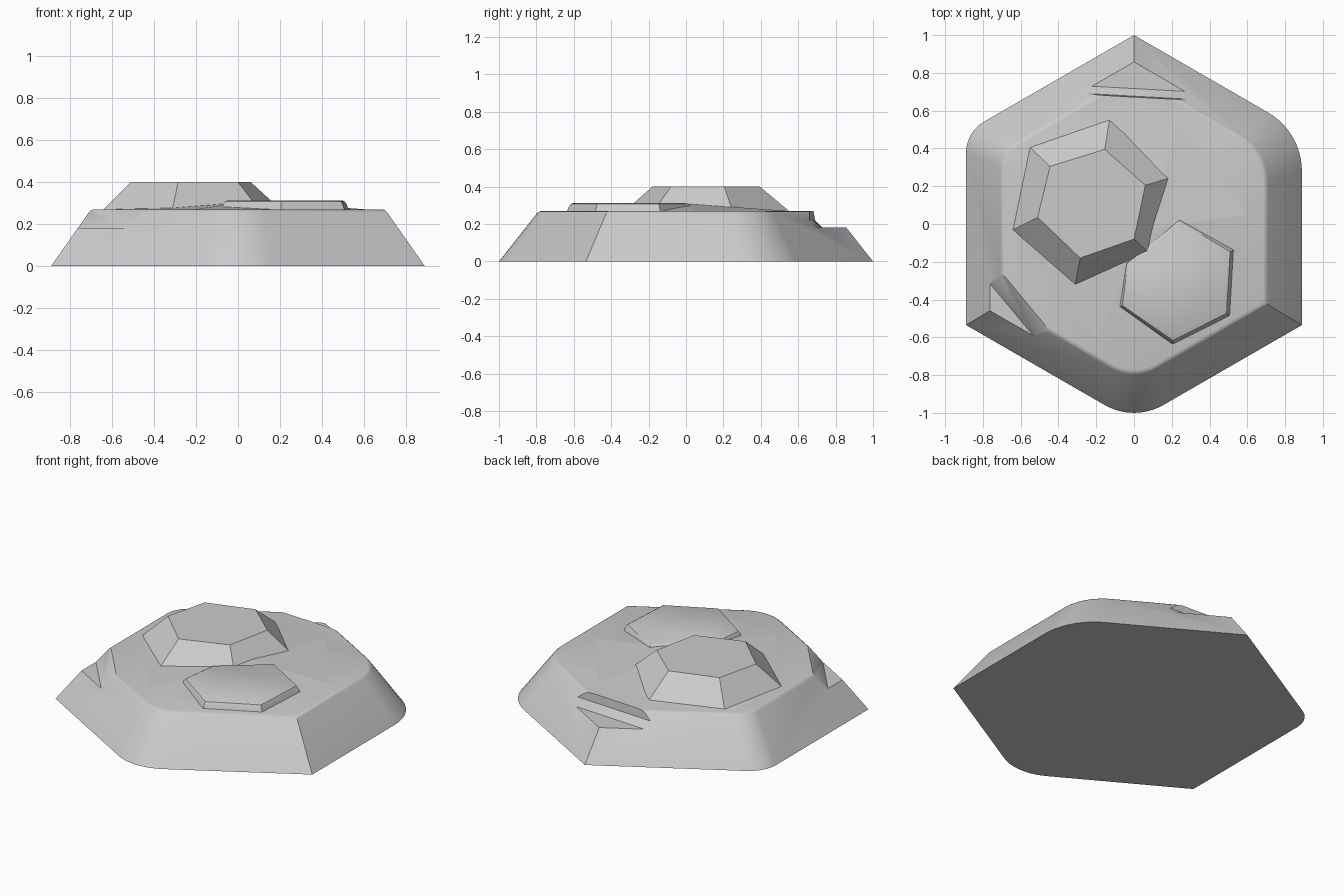
import bpy, bmesh, math
from mathutils import Vector

if "Cube" in bpy.data.objects:
    bpy.data.objects.remove(bpy.data.objects["Cube"])


def loft(name, rings):
    """Closed solid from rings of equal point count, bottom to top."""
    bm = bmesh.new()
    vs = [[bm.verts.new(p) for p in r] for r in rings]
    n = len(rings[0])
    for a, b in zip(vs, vs[1:]):
        for i in range(n):
            j = (i + 1) % n
            bm.faces.new((a[i], a[j], b[j], b[i]))
    bm.faces.new(vs[0][::-1])
    bm.faces.new(vs[-1])
    bmesh.ops.recalc_face_normals(bm, faces=bm.faces)
    me = bpy.data.meshes.new(name)
    bm.to_mesh(me)
    bm.free()
    ob = bpy.data.objects.new(name, me)
    bpy.context.collection.objects.link(ob)
    return ob


def rounded(corners, seg=10):
    """Polygon outline with a fillet radius per corner."""
    out = []
    for i, (x, y, r) in enumerate(corners):
        p = Vector((x, y))
        if r == 0:
            out.append(p)
            continue
        a = (Vector(corners[i - 1][:2]) - p).normalized()
        b = (Vector(corners[(i + 1) % len(corners)][:2]) - p).normalized()
        half = a.angle(b) / 2
        c = p + (a + b).normalized() * r / math.sin(half)
        t0 = p + a * r / math.tan(half) - c
        t1 = p + b * r / math.tan(half) - c
        s = t0.angle_signed(t1)
        for k in range(seg + 1):
            v = t0.copy()
            ang = -s * k / seg
            out.append(c + Vector((v.x * math.cos(ang) - v.y * math.sin(ang),
                                   v.x * math.sin(ang) + v.y * math.cos(ang))))
    return out


def notch(target, name, origin, normal, section, width):
    """Cut a ledge: section is (distance along normal, z)."""
    o, n = Vector(origin), Vector(normal).normalized()
    t = Vector((-n.y, n.x))
    rings = []
    for s in (-width, width):
        rings.append([(*(o + n * d + t * s), z) for d, z in section])
    cutter = loft(name, rings)
    cutter.hide_render = True
    m = target.modifiers.new(name, 'BOOLEAN')
    m.operation, m.solver, m.object = 'DIFFERENCE', 'EXACT', cutter
    bpy.context.view_layer.objects.active = target
    bpy.ops.object.modifier_apply(modifier=m.name)
    bpy.data.objects.remove(cutter)


# tapered ground slab, alternate corners rounded
outline = rounded([(0, 1, 0), (-0.889, 0.487, 0.19), (-0.889, -0.535, 0),
                   (0, -1.048, 0.312), (0.889, -0.535, 0), (0.889, 0.487, 0.36)])
base = loft("ground_slab", [[(p.x * s, p.y * s, z) for p in outline] for z, s in
            ((0, 1), (0.257, 0.797), (0.266, 0.786), (0.27, 0.770))])

# chipped ledges at the back and the front left corner
notch(base, "back_chip", (0, 0.717), (0.055, 1),
      [(0, 0.18), (0.5, 0.18), (0.5, 0.4), (-0.05, 0.4), (-0.045, 0.27), (-0.04, 0.22)], 0.6)
notch(base, "corner_chip", (-0.606, -0.504), (-0.77, -0.64),
      [(0, 0.18), (0.5, 0.18), (0.5, 0.4), (-0.206, 0.4)], 0.6)

# low mound of earth around the rocks
rim = [(0.23, 0.54), (-0.45, 0.38), (-0.58, -0.1), (-0.2, -0.6), (0.25, -0.6), (0.6, 0.05)]
core = (0.07, -0.03)
loft("earth_mound", [
    [(x, y, 0.262) for x, y in rim],
    [(x, y, 0.27) for x, y in rim],
    [(core[0] + (x - core[0]) * 0.1, core[1] + (y - core[1]) * 0.1, 0.308) for x, y in rim]])

# tall rock: each corner runs from the visible foot through to the ground
top = [(-0.155, 0.395), (-0.445, 0.305), (-0.51, 0.035),
       (-0.285, -0.18), (0, -0.08), (0.06, 0.205)]
foot = [(-0.13, 0.55, 0.27), (-0.55, 0.405, 0.27), (-0.64, -0.03, 0.27),
        (-0.31, -0.315, 0.28), (0.075, -0.15, 0.302), (0.175, 0.24, 0.295)]
low = []
for (tx, ty), (fx, fy, fz) in zip(top, foot):
    k = (0.4 - 0.265) / (0.4 - fz)
    low.append((tx + (fx - tx) * k, ty + (fy - ty) * k, 0.265))
loft("tall_rock", [low, [(x, y, 0.4) for x, y in top]])

# flat rock with a softened rim
flat = [(0.24, 0.035), (-0.05, -0.2), (-0.08, -0.44),
        (0.205, -0.637), (0.507, -0.485), (0.527, -0.137)]
c = (0.225, -0.3)
loft("flat_rock", [[(c[0] + (x - c[0]) * s, c[1] + (y - c[1]) * s, z) for x, y in flat]
     for z, s in ((0.262, 1.01), (0.275, 0.99), (0.295, 0.965), (0.306, 0.94), (0.312, 0.90))])

# smooth rounded parts, keep facets crisp
for ob in list(bpy.context.scene.objects):
    bpy.ops.object.select_all(action='DESELECT')
    ob.select_set(True)
    bpy.context.view_layer.objects.active = ob
    limit = 3 if ob.name in ("earth_mound", "tall_rock") else 28
    bpy.ops.object.shade_smooth_by_angle(angle=math.radians(limit))
